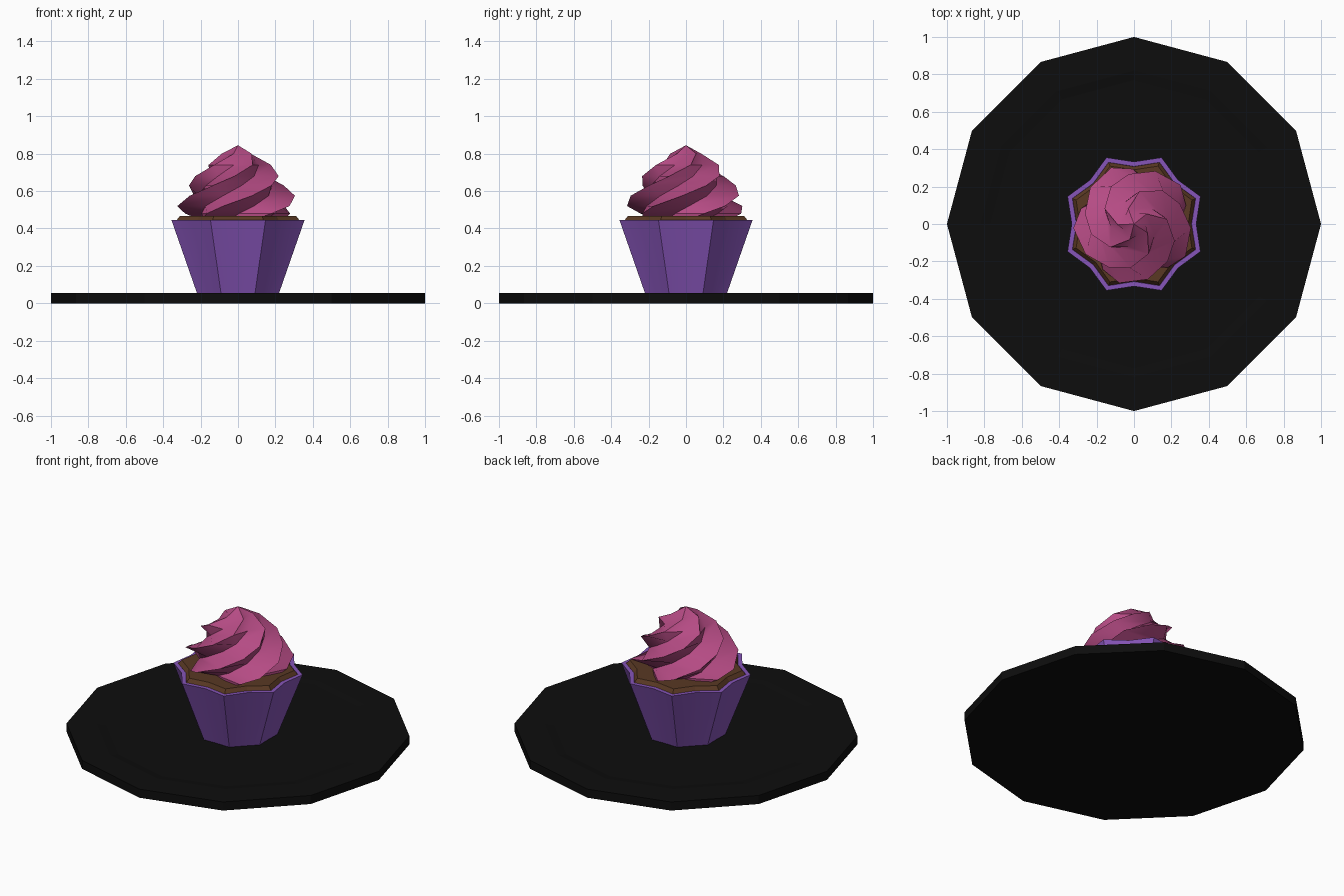
import bpy, bmesh
from math import sin, cos, radians

if "Cube" in bpy.data.objects:
    bpy.data.objects.remove(bpy.data.objects["Cube"])


def material(name, rgb):
    m = bpy.data.materials.new(name)
    m.diffuse_color = (*rgb, 1)
    m.use_nodes = True
    m.node_tree.nodes["Principled BSDF"].inputs["Base Color"].default_value = m.diffuse_color
    return m


def star(points, tip, valley, z, phase):
    """Ring of alternating tips and valleys."""
    step = 180 / points
    ring = []
    for i in range(2 * points):
        a = radians(phase + i * step)
        r = tip if i % 2 == 0 else valley
        ring.append((r * cos(a), r * sin(a), z))
    return ring


def loft(name, rings, mat, apex=None, smooth=None):
    """Skin a stack of equal rings, capped at both ends or drawn to an apex."""
    bm = bmesh.new()
    loops = [[bm.verts.new(p) for p in ring] for ring in rings]
    n = len(loops[0])
    for lo, hi in zip(loops, loops[1:]):
        for i in range(n):
            j = (i + 1) % n
            bm.faces.new((lo[i], lo[j], hi[j], hi[i]))
    bm.faces.new(loops[0][::-1])
    if apex:
        tip = bm.verts.new(apex)
        for i in range(n):
            bm.faces.new((loops[-1][i], loops[-1][(i + 1) % n], tip))
    else:
        bm.faces.new(loops[-1])
    bmesh.ops.recalc_face_normals(bm, faces=bm.faces[:])
    me = bpy.data.meshes.new(name)
    bm.to_mesh(me)
    bm.free()
    me.materials.append(mat)
    if smooth:
        me.shade_smooth()
        me.set_sharp_from_angle(angle=radians(smooth))
    ob = bpy.data.objects.new(name, me)
    bpy.context.collection.objects.link(ob)
    return ob


black = material("black_glaze", (0.004, 0.004, 0.004))
purple = material("purple_paper", (0.24, 0.09, 0.48))
brown = material("cake_brown", (0.10, 0.04, 0.017))
pink = material("pink_icing", (0.46, 0.07, 0.23))

# Twelve-sided plate with a very shallow well
loft("plate", [star(6, r, r, z, 0) for r, z in
               [(1, 0), (1, 0.055), (0.82, 0.055), (0.77, 0.049)]], black)

# Fluted paper wrapper with a thin rim
loft("wrapper", [star(8, t, v, z, 22.5) for t, v, z in
                 [(0.235, 0.215, 0.048), (0.385, 0.333, 0.445),
                  (0.357, 0.308, 0.445), (0.34, 0.295, 0.40)]], purple, smooth=35)

# Cake surface filling the wrapper
loft("cake", [star(8, t, v, z, 22.5) for t, v, z in
              [(0.34, 0.295, 0.405), (0.356, 0.307, 0.444),
               (0.335, 0.29, 0.468)]], brown)

# Five-lobed piped icing, twisting as it rises
profile = [(0.455, 0.255), (0.48, 0.295), (0.52, 0.325), (0.575, 0.305), (0.63, 0.268),
           (0.68, 0.235), (0.74, 0.178), (0.80, 0.087)]
loft("icing_swirl", [star(5, r, r * 0.70, z, 40 + 510 * (z - 0.52)) for z, r in profile],
     pink, apex=(0, 0, 0.845), smooth=40)
